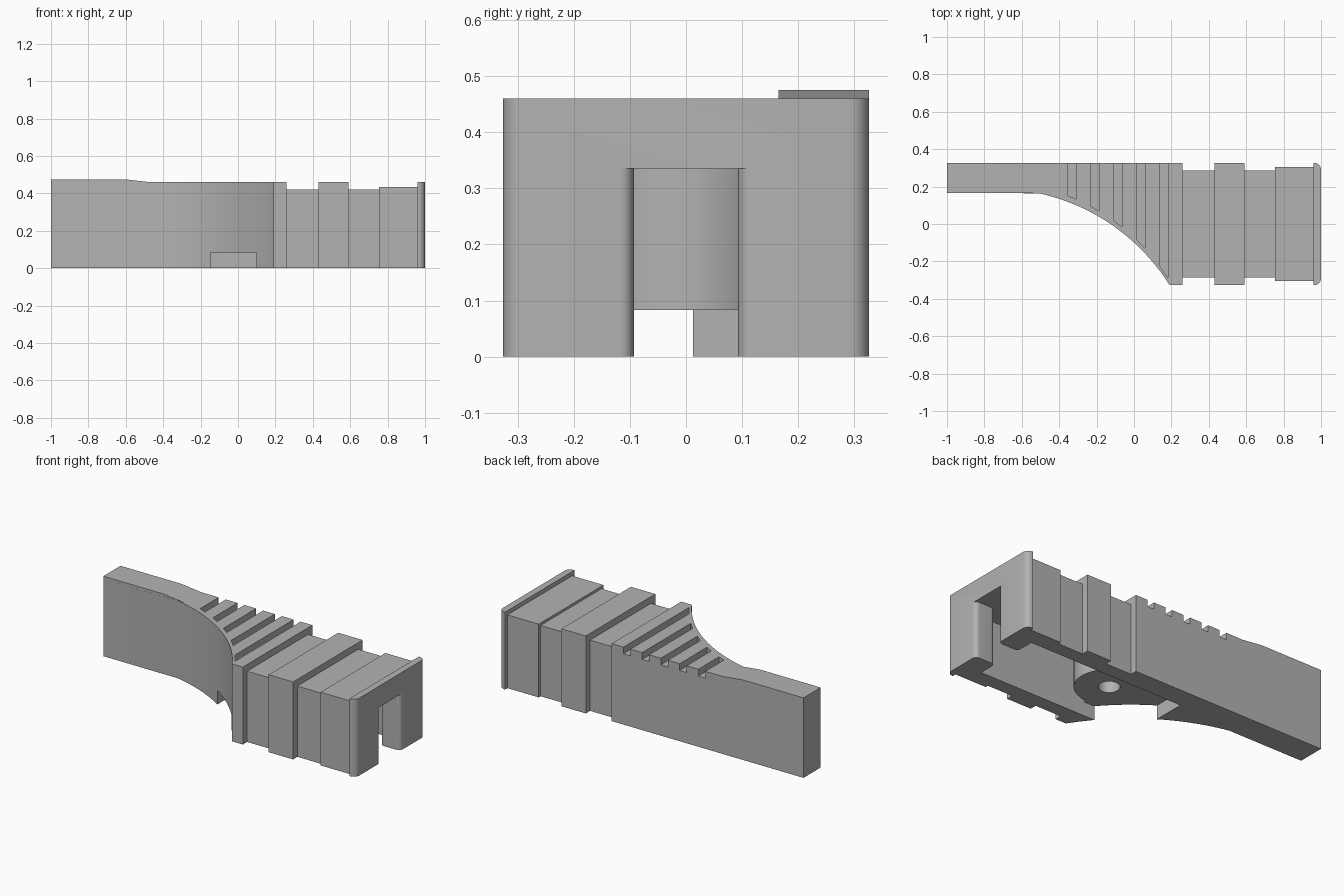
import bpy, bmesh
from math import sin, cos, pi, atan2, hypot

cube = bpy.data.objects.get("Cube")
if cube:
    bpy.data.objects.remove(cube, do_unlink=True)

grey = bpy.data.materials.new("plain grey")
grey.use_nodes = True
color = (0.45, 0.45, 0.45, 1)
grey.diffuse_color = color
grey.node_tree.nodes["Principled BSDF"].inputs["Base Color"].default_value = color


def prism(name, outline, low, high):
    """Extrude an xy outline between two heights."""
    bm = bmesh.new()
    face = bm.faces.new([bm.verts.new((x, y, low)) for x, y in outline])
    top = bmesh.ops.extrude_face_region(bm, geom=[face])["geom"]
    for v in top:
        if isinstance(v, bmesh.types.BMVert):
            v.co.z = high
    bmesh.ops.recalc_face_normals(bm, faces=bm.faces)
    mesh = bpy.data.meshes.new(name)
    bm.to_mesh(mesh)
    bm.free()
    mesh.materials.append(grey)
    obj = bpy.data.objects.new(name, mesh)
    bpy.context.collection.objects.link(obj)
    return obj


def block(name, x0, x1, y0, y1, low, high):
    return prism(name, [(x0, y0), (x1, y0), (x1, y1), (x0, y1)], low, high)


def arc(cx, cy, r, a0, a1, n=8):
    return [(cx + r * cos(a0 + (a1 - a0) * i / n),
             cy + r * sin(a0 + (a1 - a0) * i / n)) for i in range(n + 1)]


def combine(target, other, operation):
    """Apply a boolean and discard the helper."""
    mod = target.modifiers.new("join", 'BOOLEAN')
    mod.object, mod.operation, mod.solver = other, operation, 'EXACT'
    bpy.context.view_layer.objects.active = target
    bpy.ops.object.modifier_apply(modifier=mod.name)
    bpy.data.objects.remove(other, do_unlink=True)


# Tail bar with the concave sweep widening into the grip
H, W = 0.46, 0.326
cx, cy, r = -0.742, -0.911, 1.1
a0 = atan2(0.165 - cy, -0.51 - cx)
a1 = atan2(-W - cy, 0.19 - cx)
sweep = arc(cx, cy, r, a0, a1, 28)
body = prism("handle_body", [(-1, W), (-1, 0.165)] + sweep + [(0.26, -W), (0.26, W)], 0, H)

# Raised tail end with a sloping run-out
tail = block("tail_rise", -1, -0.46, 0.165, W, 0.3, 0.475)
for v in tail.data.vertices:
    if v.co.z > 0.4 and v.co.x > -0.9:
        v.co.z = H - 0.001
bm = bmesh.new()
bm.from_mesh(tail.data)
bmesh.ops.bisect_plane(bm, geom=bm.verts[:] + bm.edges[:] + bm.faces[:],
                       plane_co=(-0.6, 0, 0), plane_no=(1, 0, 0))
for v in bm.verts:
    if abs(v.co.x + 0.6) < 0.01 and v.co.z > 0.4:
        v.co.z = 0.475
bm.to_mesh(tail.data)
bm.free()
combine(body, tail, 'UNION')

# Stepped grip collars
for x0, x1, w, h in ((0.25, 0.44, 0.286, 0.42), (0.43, 0.59, W, H),
                     (0.58, 0.76, 0.286, 0.42), (0.755, 0.97, 0.304, 0.435)):
    combine(body, block("collar", x0, x1, -w, w, 0, h), 'UNION')

# End flange with rounded upright corners
R = 0.036
flange = [(0.96, -W)] + arc(1 - R, R - W, R, -pi / 2, 0) + arc(1 - R, W - R, R, 0, pi / 2) + [(0.96, W)]
combine(body, prism("end_flange", flange, 0, H), 'UNION')

# Hollow underside and the shallow recess opening through the sweep
roof, ledge, inner = 0.335, 0.083, 0.203
combine(body, block("cavity", 0.17, 0.87, -inner, inner, -0.1, roof), 'DIFFERENCE')
combine(body, block("recess", -0.145, 0.3, -inner, inner, -0.1, ledge), 'DIFFERENCE')

# End opening with rounded jambs
s, f = 0.093, 0.025
side = ([(0.8, s + f), (0.87, s + f)] + arc(0.87 + f, s + f, f, pi, 1.5 * pi)[1:]
        + arc(1 - f, s + f, f, -pi / 2, 0) + [(1.1, s + f)])
opening = side + [(x, -y) for x, y in reversed(side)]
combine(body, prism("end_opening", opening, -0.1, roof), 'DIFFERENCE')

# Pivot boss with its blind hole
boss_x = 0.17
combine(body, prism("boss", arc(boss_x, 0, 0.185, 0, 2 * pi, 48)[:-1], ledge, 0.39), 'UNION')
combine(body, prism("boss_hole", arc(boss_x, 0, 0.058, 0, 2 * pi, 32)[:-1], 0, 0.36), 'DIFFERENCE')


# Thumb grooves, open at the back and ending parallel to the sweep
def groove_end(x):
    rr = r - 0.0
    return cy + (rr * rr - (x - cx) ** 2) ** 0.5 + 0.035 * r / hypot(r, x - cx)


for i in range(5):
    x0 = -0.355 + i * 0.123
    x1 = x0 + 0.046
    outline = [(x0, groove_end(x0)), (x1, groove_end(x1)), (x1, 0.4), (x0, 0.4)]
    combine(body, prism("groove", outline, 0.42, 0.6), 'DIFFERENCE')

# Smooth curves, sharp corners
bpy.ops.object.select_all(action='DESELECT')
body.select_set(True)
bpy.context.view_layer.objects.active = body
bpy.ops.object.shade_smooth_by_angle(angle=0.5)
